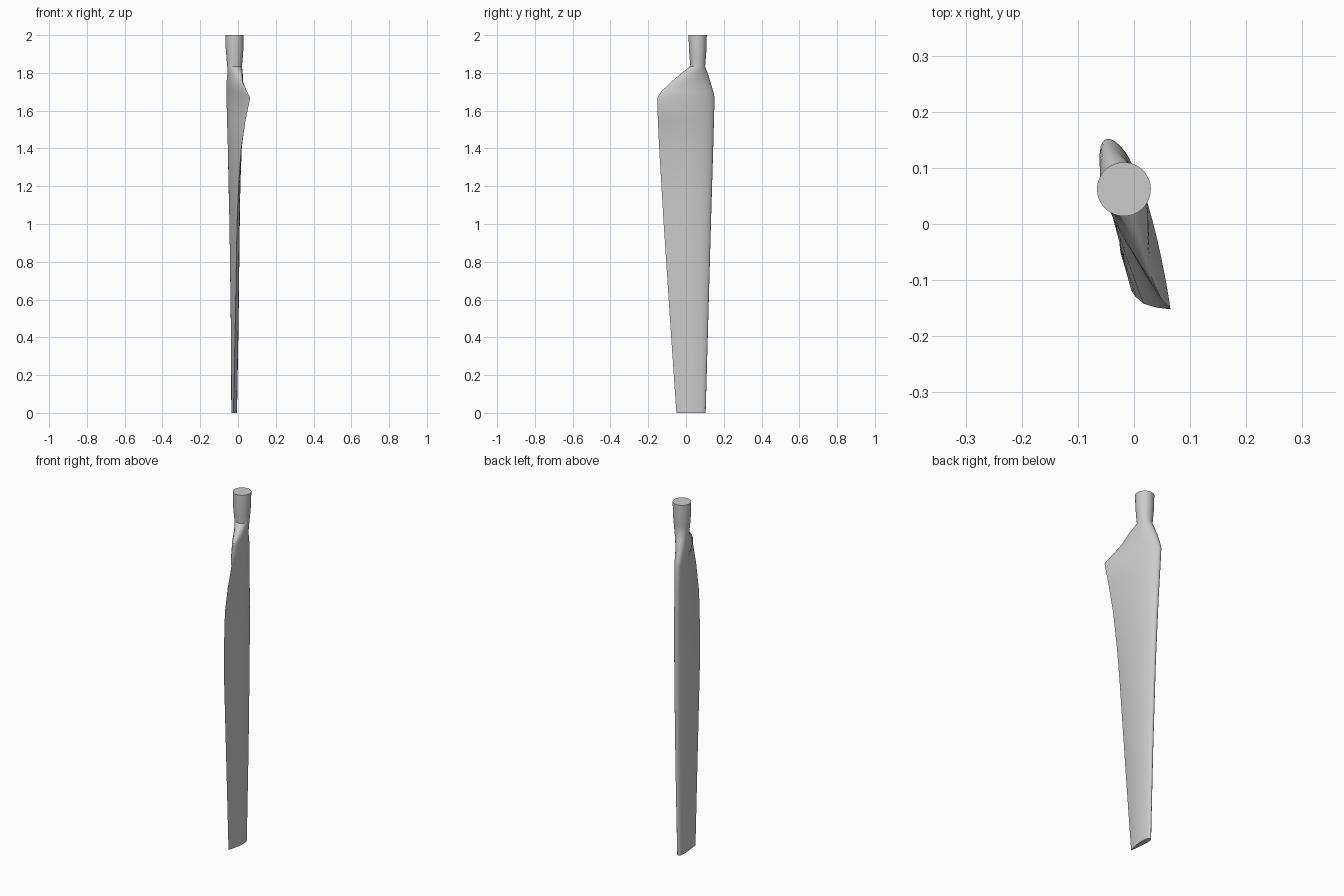
import bpy
import bmesh
import math
from mathutils import Vector

default_cube = bpy.data.objects.get("Cube")
if default_cube:
    bpy.data.objects.remove(default_cube, do_unlink=True)

HALF_SIDES = 20


def make_material(name, value):
    material = bpy.data.materials.new(name)
    material.use_nodes = True
    colour = (value, value, value, 1)
    material.diffuse_color = colour
    material.node_tree.nodes["Principled BSDF"].inputs["Base Color"].default_value = colour
    return material


def airfoil_half(t):
    """Symmetric airfoil half thickness, scaled to a peak of one."""
    return 5 * t_root(t) - t * (1.26 + t * (3.516 - t * (2.843 - 1.036 * t))) * 5 / 1.0


def t_root(t):
    return 2.969 * math.sqrt(t) / 5 * 5


def thickness(t, roundness):
    """Blend between a circular root and a tapered airfoil."""
    foil = (2.969 * math.sqrt(t) - 1.26 * t - 3.516 * t**2 + 2.843 * t**3 - 1.036 * t**4)
    circle = 2 * math.sqrt(max(t * (1 - t), 0))
    return roundness * circle + (1 - roundness) * foil


def section(z, lead, trail, half, roundness, camber):
    """Closed loop of points around one cross-section."""
    lead, trail = Vector((*lead, z)), Vector((*trail, z))
    chord = trail - lead
    normal = Vector((-chord.y, chord.x, 0)).normalized()
    points = []
    for i in range(2 * HALF_SIDES):
        angle = math.pi * i / HALF_SIDES
        t = (1 - math.cos(angle)) / 2
        side = 1 if i <= HALF_SIDES else -1
        bend = camber * math.sin(math.pi * t**1.4)
        offset = half * (side * thickness(t, roundness) + bend)
        points.append(lead + chord * t + normal * offset)
    return points


def round_section(z, radius):
    """Circular section of the mounting shank."""
    centre = Vector((-0.018, 0.062))
    reach = Vector((-0.35, 0.937)) * radius
    return section(z, centre + reach, centre - reach, radius, 1, 0)


def loft(name, loops, material):
    """Skin a list of matching loops and cap both ends."""
    bm = bmesh.new()
    rings = [[bm.verts.new(p) for p in loop] for loop in loops]
    for lower, upper in zip(rings, rings[1:]):
        for i in range(len(lower)):
            j = (i + 1) % len(lower)
            bm.faces.new((lower[i], lower[j], upper[j], upper[i]))
    bm.faces.new(rings[0])
    bm.faces.new(rings[-1])
    bmesh.ops.recalc_face_normals(bm, faces=bm.faces)
    mesh = bpy.data.meshes.new(name)
    bm.to_mesh(mesh)
    bm.free()
    mesh.materials.append(material)
    blade = bpy.data.objects.new(name, mesh)
    bpy.context.collection.objects.link(blade)
    bpy.ops.object.select_all(action="DESELECT")
    blade.select_set(True)
    bpy.context.view_layer.objects.active = blade
    bpy.ops.object.shade_smooth_by_angle(angle=math.radians(35))


# Twisted, tapering blade: height, leading edge, trailing edge, half thickness, roundness, camber
blade_sections = [
    section(0, (-0.021, 0.104), (-0.024, -0.051), 0.015, 0, 0.2),
    section(0.5, (-0.022, 0.118), (-0.014, -0.085), 0.02, 0, 0.18),
    section(1, (-0.027, 0.132), (-0.005, -0.118), 0.025, 0, 0.15),
    section(1.2, (-0.032, 0.138), (0.003, -0.13), 0.027, 0, 0.12),
    section(1.4, (-0.038, 0.144), (0.017, -0.142), 0.028, 0, 0.1),
    section(1.55, (-0.045, 0.148), (0.04, -0.149), 0.029, 0, 0.06),
    section(1.67, (-0.05, 0.151), (0.065, -0.152), 0.03, 0, 0),
]

# Shoulder that blends the blade into the round shank
shoulder_sections = [
    section(1.7, (-0.049, 0.144), (0.048, -0.132), 0.031, 0.08, 0),
    section(1.75, (-0.045, 0.129), (0.024, -0.08), 0.033, 0.3, 0),
    section(1.8, (-0.037, 0.113), (0.012, -0.022), 0.036, 0.65, 0),
]

# Mounting shank flaring up to its full radius
shank_sections = [
    round_section(z, radius)
    for z, radius in ((1.835, 0.039), (1.88, 0.043), (1.93, 0.047), (2, 0.048))
]

grey = make_material("light grey", 0.6)
loft("rotor_blade", blade_sections + shoulder_sections + shank_sections, grey)
